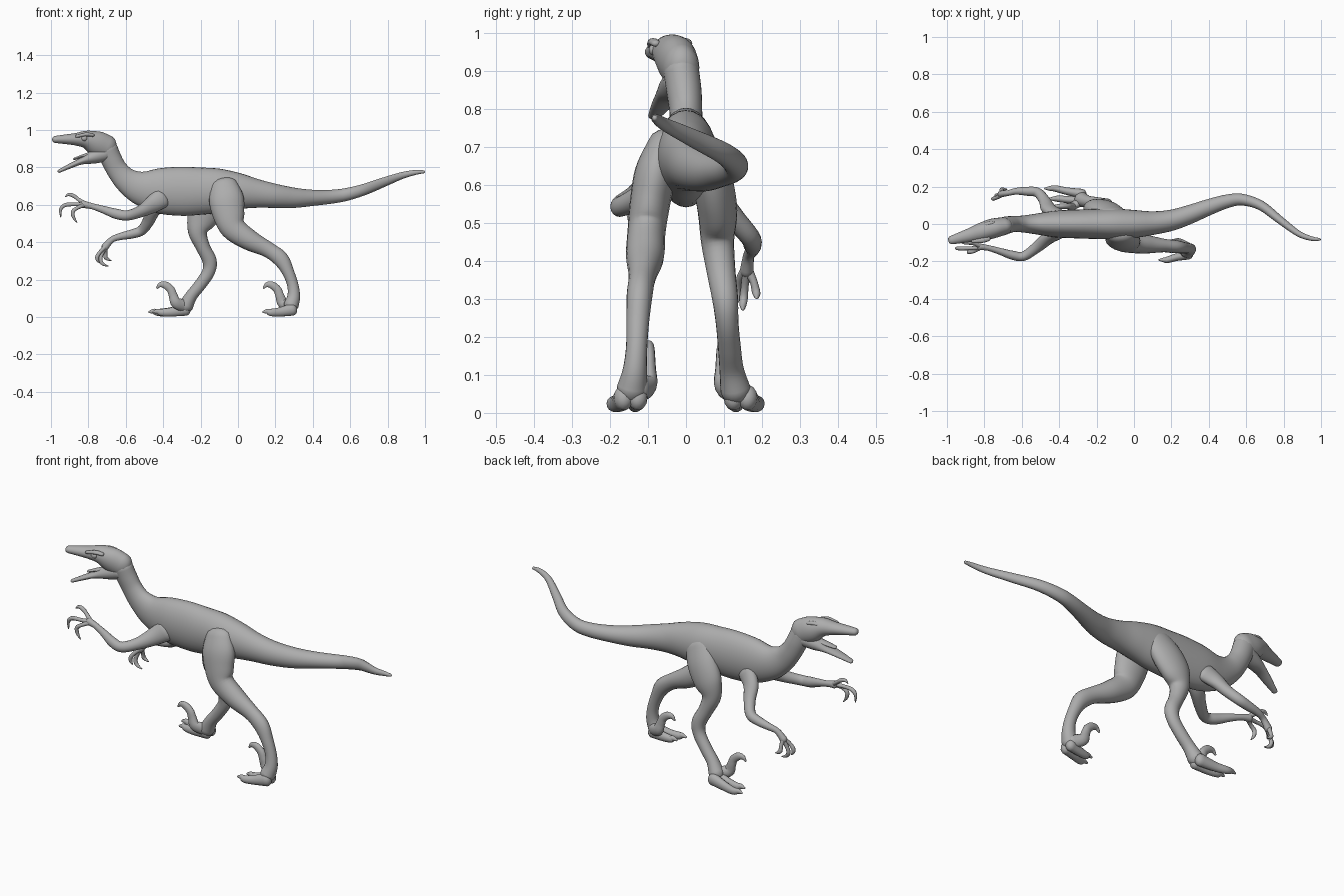
import bpy, bmesh, math
from mathutils import Vector

skin = bpy.data.materials.new("grey skin")
skin.diffuse_color = (0.42, 0.42, 0.42, 1)


def finish(ob):
    ob.data.materials.append(skin)
    bpy.context.view_layer.objects.active = ob
    ob.select_set(True)
    bpy.ops.object.shade_smooth_by_angle(angle=math.radians(60))
    ob.select_set(False)


def spline(pts, steps):
    """Smooth curve through points of any dimension."""
    p = [pts[0]] + list(pts) + [pts[-1]]
    out = []
    for i in range(1, len(p) - 2):
        a, b, c, d = p[i - 1:i + 3]
        for s in range(steps):
            t = s / steps
            out.append([0.5 * (2 * B + (C - A) * t + (2 * A - 5 * B + 4 * C - D) * t * t
                        + (3 * B - A - 3 * C + D) * t ** 3) for A, B, C, D in zip(a, b, c, d)])
    return out + [list(pts[-1])]


def loft(name, pts, sides=20, steps=5):
    """Round-ended limb; each point is x, y, z, sideways radius[, other radius]."""
    pts = [tuple(p) if len(p) == 5 else (*p, p[3]) for p in pts]
    c = spline(pts, steps)
    n = len(c)
    pos = [Vector(q[:3]) for q in c]
    rings = []
    for i in range(n):
        t = (pos[min(i + 1, n - 1)] - pos[max(i - 1, 0)]).normalized()
        rings.append((pos[i], t, c[i][3], c[i][4]))

    def cap(ring, sign):
        o, t, a, b = ring
        return [(o + t * sign * min(a, b) * math.sin(k), t, a * math.cos(k), b * math.cos(k))
                for k in (0.45, 0.9, 1.3)]
    rings = cap(rings[0], -1)[::-1] + rings + cap(rings[-1], 1)
    bm = bmesh.new()
    loops = []
    for o, t, a, b in rings:
        side = Vector((0, 1, 0))
        side = (side - t * side.dot(t)).normalized()
        up = t.cross(side)
        loops.append([bm.verts.new(o + side * a * math.cos(k) + up * b * math.sin(k))
                      for k in (2 * math.pi * j / sides for j in range(sides))])
    for r, s in zip(loops, loops[1:]):
        for j in range(sides):
            bm.faces.new((r[j], r[(j + 1) % sides], s[(j + 1) % sides], s[j]))
    bm.faces.new(loops[0][::-1])
    bm.faces.new(loops[-1])
    bmesh.ops.recalc_face_normals(bm, faces=bm.faces)
    me = bpy.data.meshes.new(name)
    bm.to_mesh(me)
    bm.free()
    ob = bpy.data.objects.new(name, me)
    bpy.context.collection.objects.link(ob)
    finish(ob)


def ball(name, loc, size):
    bpy.ops.mesh.primitive_uv_sphere_add(segments=16, ring_count=10, radius=1, location=loc)
    ob = bpy.context.object
    ob.name = name
    ob.scale = size
    finish(ob)


# Neck, trunk and tail in one run
loft("body", [
    (-.70, -.012, .895, .047, .058), (-.678, -.005, .845, .046, .056),
    (-.645, 0, .785, .043, .057), (-.595, 0, .73, .045, .068),
    (-.52, 0, .69, .056, .092), (-.42, 0, .675, .071, .121),
    (-.30, 0, .672, .077, .131), (-.20, 0, .673, .08, .126),
    (-.10, 0, .675, .082, .118), (0, 0, .672, .075, .098),
    (.10, .005, .66, .063, .077), (.20, .02, .647, .056, .064),
    (.30, .052, .637, .05, .054), (.40, .09, .637, .043, .043),
    (.50, .122, .643, .036, .037), (.58, .13, .655, .031, .034),
    (.68, .098, .683, .026, .030), (.78, .022, .721, .021, .025),
    (.88, -.052, .757, .016, .018), (.95, -.078, .773, .012, .013),
    (.992, -.082, .776, .007, .008)], 28)

# Head
loft("skull", [
    (-.70, -.012, .905, .048, .066), (-.755, -.024, .927, .053, .067),
    (-.81, -.04, .948, .049, .049), (-.865, -.056, .95, .039, .034),
    (-.92, -.071, .95, .031, .026), (-.975, -.086, .949, .023, .019)], 24)
loft("lower_jaw", [
    (-.715, -.015, .872, .045, .042), (-.775, -.03, .855, .042, .036),
    (-.84, -.048, .832, .034, .018), (-.90, -.067, .806, .026, .013),
    (-.955, -.084, .78, .016, .009)])
loft("tongue", [(-.76, -.025, .88, .022, .014), (-.83, -.045, .86, .02, .009),
                (-.875, -.06, .845, .013, .006)], 12)
for s, side in ((-1, "near"), (1, "far")):
    y = -.045 + s * .042
    ball(side + "_eye", (-.81 + s * .012, y, .955), (.016, .011, .014))
    loft(side + "_brow", [(-.765 + s * .012, y + .008, .972, .012, .009),
                          (-.80 + s * .012, y, .976, .014, .01),
                          (-.85 + s * .012, y - .012 - s * .006, .966, .009, .008)], 12)

# Hind legs
loft("near_leg", [
    (-.075, -.058, .70, .045, .075), (-.062, -.08, .63, .055, .093),
    (-.05, -.095, .55, .053, .085), (-.025, -.104, .475, .05, .068),
    (.06, -.108, .412, .05, .056), (.16, -.115, .36, .036, .042),
    (.228, -.122, .31, .034, .042), (.268, -.127, .24, .03, .032),
    (.293, -.13, .17, .028, .030), (.298, -.135, .11, .032, .034),
    (.285, -.142, .065, .04, .04)])
loft("far_leg", [
    (-.11, .048, .69, .04, .08), (-.15, .07, .61, .052, .09),
    (-.192, .083, .53, .052, .082), (-.215, .083, .455, .044, .052),
    (-.188, .092, .375, .038, .038), (-.152, .103, .30, .034, .038),
    (-.158, .108, .24, .03, .034), (-.20, .114, .175, .03, .032),
    (-.248, .12, .115, .032, .032), (-.278, .13, .062, .04, .04)])


# Feet: two walking toes and a raised hooked claw on the inner side
def foot(side, x, y, s, length):
    for toe, y0, y1, k in (("outer", .022, .05, 1), ("middle", -.015, -.005, .88)):
        tip = x - length * k
        loft(f"{side}_{toe}_toe", [
            (x + .005, y + s * y0, .04, .026, .034),
            (x - length * .4 * k, y + s * (y0 + y1) / 2, .027, .02, .025),
            (x - length * .72 * k, y + s * y1, .024, .017, .02),
            (tip + .022, y + s * y1, .03, .012, .014),
            (tip, y + s * y1, .026, .005, .006)], 14)
    yi = y - s * .045
    loft(side + "_hooked_claw", [
        (x + .0, y - s * .02, .06, .025, .035), (x - .045, yi, .075, .021, .03),
        (x - .062, yi, .115, .018, .024), (x - .075, yi, .147, .016, .022),
        (x - .103, yi, .17, .014, .020), (x - .13, yi, .172, .01, .014),
        (x - .148, yi, .155, .004, .005)], 14)


foot("near", .285, -.142, -1, .15)
foot("far", -.285, .14, 1, .19)

# Arms
loft("near_arm", [
    (-.41, -.05, .635, .033, .055), (-.46, -.075, .60, .034, .046),
    (-.52, -.125, .565, .03, .032), (-.59, -.172, .543, .025, .027),
    (-.65, -.167, .551, .024, .027), (-.72, -.145, .574, .018, .020),
    (-.78, -.128, .592, .015, .016), (-.825, -.122, .602, .018, .02)], 16)
loft("far_arm", [
    (-.41, .05, .62, .033, .055), (-.455, .08, .575, .032, .044),
    (-.478, .125, .515, .028, .032), (-.515, .168, .463, .026, .027),
    (-.57, .175, .443, .024, .024), (-.63, .175, .43, .018, .019),
    (-.675, .165, .413, .015, .016), (-.71, .16, .375, .018, .02)], 16)


# Fingers taper to a curved claw
def finger(name, *path):
    radii = (.013, .010, .011, .009, .003)
    loft(name, [(*p, r) for p, r in zip(path, radii)], 10, 4)


finger("near_upper_finger", (-.82, -.12, .605), (-.855, -.105, .63), (-.88, -.10, .648),
       (-.905, -.10, .655), (-.922, -.10, .643))
finger("near_middle_finger", (-.825, -.125, .602), (-.875, -.13, .602), (-.925, -.13, .598),
       (-.948, -.13, .575), (-.948, -.13, .535))
finger("near_lower_finger", (-.82, -.125, .60), (-.855, -.145, .585), (-.882, -.15, .565),
       (-.88, -.15, .535), (-.862, -.15, .507))
finger("far_front_finger", (-.71, .155, .375), (-.735, .14, .35), (-.752, .135, .325),
       (-.752, .135, .305), (-.742, .135, .29))
finger("far_middle_finger", (-.71, .16, .372), (-.728, .155, .335), (-.735, .152, .305),
       (-.722, .15, .283), (-.695, .15, .272))
finger("far_back_finger", (-.71, .165, .372), (-.708, .178, .345), (-.708, .184, .32),
       (-.698, .186, .31), (-.68, .186, .302))
